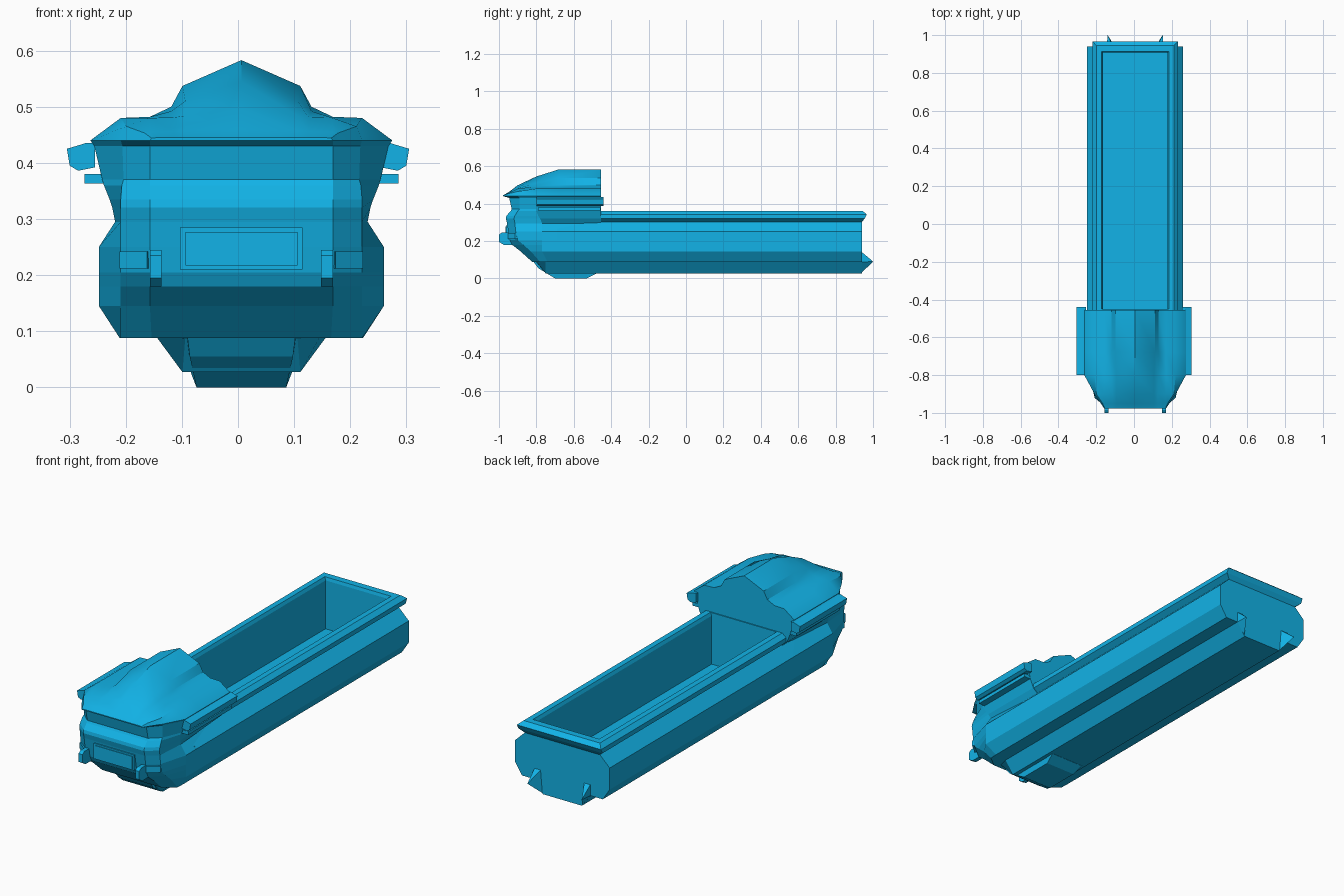
import bpy, bmesh

CX = 0.006  # the body sits very slightly off centre

paint = bpy.data.materials.new("blue_paint")
paint.diffuse_color = (0.006, 0.45, 0.80, 1)


def loft(name, rings, caps=(True, True), closed=True, smooth=False):
    """Skin a list of equal-length rings of 3D points."""
    bm = bmesh.new()
    vr = [[bm.verts.new(p) for p in r] for r in rings]
    n = len(rings[0])
    for a, b in zip(vr, vr[1:]):
        for i in range(n if closed else n - 1):
            j = (i + 1) % n
            bm.faces.new((a[i], a[j], b[j], b[i]))
    if caps[0]:
        bm.faces.new(vr[0][::-1])
    if caps[1]:
        bm.faces.new(vr[-1])
    bmesh.ops.remove_doubles(bm, verts=bm.verts, dist=0.0002)
    bmesh.ops.recalc_face_normals(bm, faces=bm.faces)
    me = bpy.data.meshes.new(name)
    bm.to_mesh(me)
    bm.free()
    me.materials.append(paint)
    ob = bpy.data.objects.new(name, me)
    bpy.context.collection.objects.link(ob)
    if smooth:
        bpy.context.view_layer.objects.active = ob
        ob.select_set(True)
        bpy.ops.object.shade_smooth_by_angle(angle=0.6)
        ob.select_set(False)
    return ob


def section(y, half):
    """Mirrored x/z section placed at y, running from right rim to left rim."""
    right = [(CX + x, y, z) for x, z in half]
    left = [(CX - x, y, z) for x, z in reversed(half) if x > 0]
    return right + left


def plan(z, half):
    """Mirrored x/y outline placed at height z."""
    return ([(CX + x, y, z) for x, y in half] +
            [(CX - x, y, z) for x, y in reversed(half)])


def box(name, x0, x1, y0, y1, z0, z1):
    return loft(name, [[(x0, y0, z), (x1, y0, z), (x1, y1, z), (x0, y1, z)]
                       for z in (z0, z1)])


# Long hull with chamfered sides, open on top for the tray
hull = [(0.2, 0.302), (0.254, 0.25), (0.254, 0.145), (0.217, 0.088), (0.15, 0.088)]
loft("hull", [section(y, hull) for y in (-0.69, 0.94)], closed=False)

# Stepped keel under the hull
loft("keel", [section(-0.80, [(0.14, 0.1), (0.14, 0.09), (0.10, 0.087)]),
              section(-0.75, [(0.15, 0.1), (0.15, 0.088), (0.105, 0.027)]),
              section(0.94, [(0.15, 0.1), (0.15, 0.088), (0.105, 0.027)])])

# Deeper belly block below the cab
loft("belly", [section(-0.815, [(0.098, 0.1), (0.096, 0.088)]),
               section(-0.79, [(0.098, 0.095), (0.092, 0.055)]),
               section(-0.70, [(0.098, 0.08), (0.08, 0.0)]),
               section(-0.53, [(0.098, 0.08), (0.08, 0.0)]),
               section(-0.48, [(0.098, 0.08), (0.09, 0.026)])])

# Cargo tray: rim rolls over and drops to the floor (half width, front y, rear y, z)
rim = [(0.2, -0.5, 0.94, 0.30), (0.226, -0.5, 0.955, 0.32), (0.226, -0.5, 0.967, 0.342),
       (0.205, -0.5, 0.945, 0.36), (0.178, -0.45, 0.912, 0.36),
       (0.171, -0.45, 0.908, 0.345), (0.171, -0.45, 0.908, 0.11)]
loft("cargo_tray", [plan(z, [(w, a), (w, b)]) for w, a, b, z in rim], caps=(False, True))

# Cab body: z, then front, corner, side and rear outline points
levels = [
    (0.088, 0.160, -0.822, 0.215, -0.78, 0.217, -0.74, 0.217),
    (0.145, 0.163, -0.885, 0.215, -0.83, 0.254, -0.77, 0.254),
    (0.180, 0.163, -0.930, 0.215, -0.87, 0.254, -0.77, 0.254),
    (0.205, 0.163, -0.942, 0.215, -0.90, 0.254, -0.77, 0.254),
    (0.250, 0.163, -0.950, 0.215, -0.91, 0.254, -0.77, 0.253),
    (0.295, 0.163, -0.957, 0.215, -0.915, 0.225, -0.77, 0.200),
    (0.320, 0.163, -0.963, 0.215, -0.92, 0.230, -0.78, 0.228),
    (0.335, 0.163, -0.960, 0.215, -0.915, 0.235, -0.79, 0.235),
    (0.360, 0.163, -0.938, 0.213, -0.90, 0.245, -0.80, 0.245),
    (0.370, 0.163, -0.932, 0.210, -0.89, 0.248, -0.80, 0.248),
    (0.430, 0.163, -0.945, 0.212, -0.89, 0.262, -0.80, 0.262),
    (0.440, 0.163, -0.978, 0.215, -0.90, 0.269, -0.80, 0.269)]
loft("cab_body", [plan(z, [(a, b), (c, d), (e, f), (g, -0.455)])
                  for z, a, b, c, d, e, f, g in levels])

# Cab roof with raised centre hump
tail = [(0.269, 0.44), (0.215, 0.48), (0.163, 0.482), (0.125, 0.50), (0.105, 0.537), (0, 0.583)]
roof = [
    (-0.978, [(0.163, 0.44), (0.16, 0.444), (0.15, 0.445), (0.12, 0.445), (0.10, 0.445), (0, 0.445)]),
    (-0.950, [(0.18, 0.44), (0.172, 0.453), (0.163, 0.455), (0.12, 0.456), (0.10, 0.457), (0, 0.46)]),
    (-0.900, [(0.215, 0.44), (0.205, 0.465), (0.163, 0.48), (0.12, 0.481), (0.10, 0.484), (0, 0.498)]),
    (-0.800, [(0.269, 0.44), (0.215, 0.48), (0.163, 0.482), (0.125, 0.492), (0.10, 0.51), (0, 0.545)]),
    (-0.680, tail), (-0.455, tail)]
loft("cab_roof", [section(y, h) for y, h in roof], smooth=True)

# Front plate with raised inner panel
box("front_plate_frame", -0.103, 0.115, -0.961, -0.93, 0.21, 0.285)
box("front_plate_panel", -0.094, 0.106, -0.964, -0.93, 0.217, 0.277)

# Paired parts
fin = [(0.255, 0.435), (0.272, 0.435), (0.305, 0.425), (0.30, 0.395), (0.285, 0.386), (0.255, 0.392)]
bumper = [(-0.93, 0.245), (-0.985, 0.245), (-1.0, 0.235), (-1.0, 0.195), (-0.975, 0.18), (-0.91, 0.18)]
stub = [(0.105, 0.027), (0.15, 0.088), (0.15, 0.145), (0.115, 0.145)]
for side, s in (("left", -1), ("right", 1)):
    # side pods along the cab
    loft(f"side_pod_{side}", [[(s * x, y, z) for x, z in fin] for y in (-0.80, -0.44)])
    x0, x1 = sorted((CX + s * 0.235, CX + s * 0.28))
    box(f"side_ledge_{side}", x0, x1, -0.79, -0.457, 0.363, 0.38)
    # front bumper blocks
    loft(f"bumper_{side}", [[(CX + s * x, y, z) for y, z in bumper] for x in (0.142, 0.163)])
    # angled corner lamp panels
    lamp = [(0.168, -0.953), (0.217, -0.914), (0.21, -0.89), (0.165, -0.94)]
    loft(f"corner_panel_{side}", [[(CX + s * x, y, z) for x, y in lamp] for z in (0.212, 0.242)])
    # pointed rear stubs
    loft(f"rear_stub_{side}", [
        [(CX + s * x, 0.935, z) for x, z in stub],
        [(CX + s * (0.145 + 0.02 * (x - 0.1)), 1.0, 0.09 + 0.01 * (z - 0.09)) for x, z in stub]])
